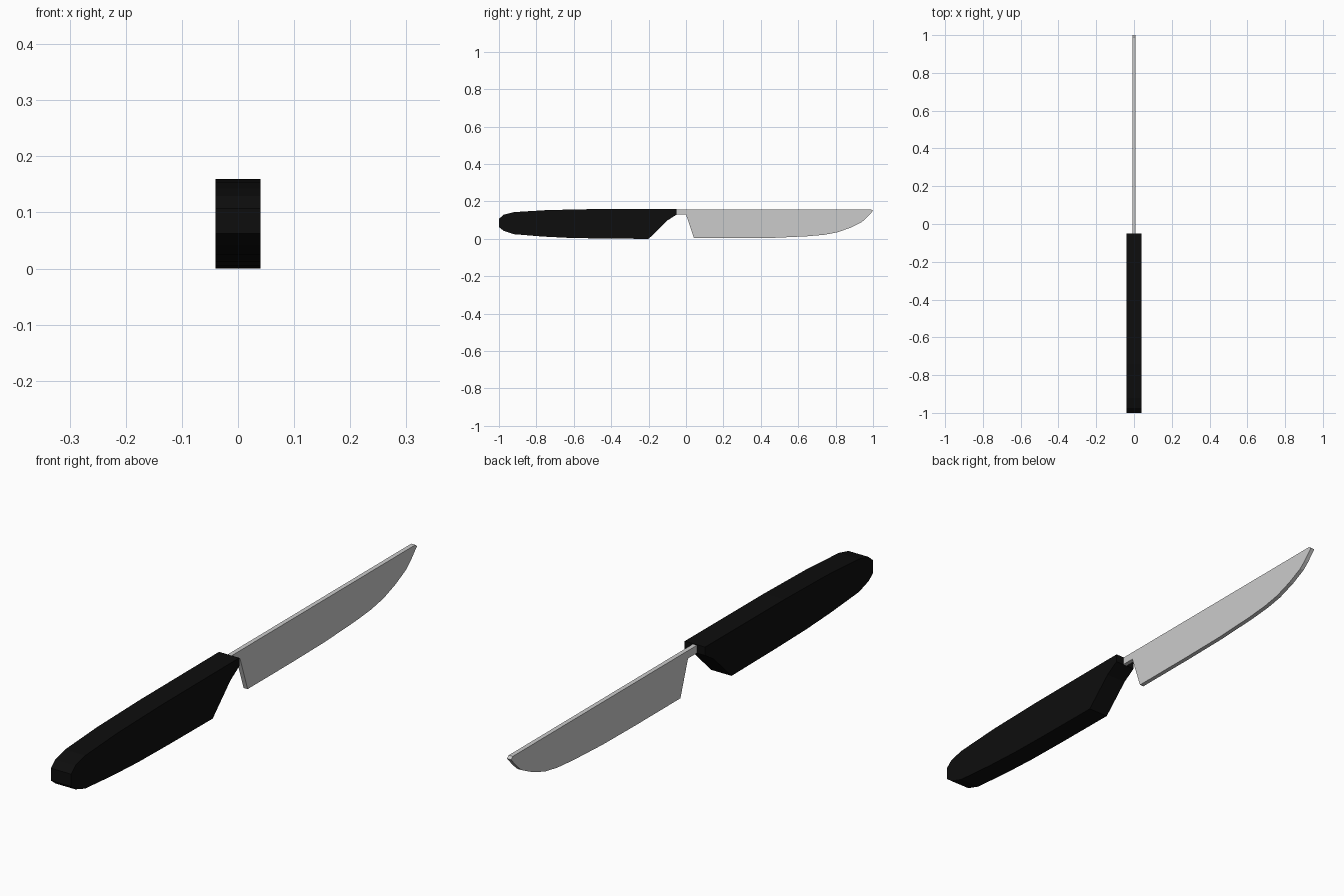
import bpy
import bmesh

cube = bpy.data.objects.get("Cube")
if cube:
    bpy.data.objects.remove(cube, do_unlink=True)


def make_material(name, rgb, roughness):
    mat = bpy.data.materials.new(name)
    mat.use_nodes = True
    color = (*rgb, 1.0)
    mat.diffuse_color = color
    shader = mat.node_tree.nodes["Principled BSDF"]
    shader.inputs["Base Color"].default_value = color
    shader.inputs["Roughness"].default_value = roughness
    return mat


def extrude_profile(name, profile, half_width, mat):
    """Extrude a (y, z) side outline symmetrically across x."""
    bm = bmesh.new()
    face = bm.faces.new([bm.verts.new((-half_width, y, z)) for y, z in profile])
    result = bmesh.ops.extrude_face_region(bm, geom=[face], use_keep_orig=True)
    moved = [g for g in result["geom"] if isinstance(g, bmesh.types.BMVert)]
    bmesh.ops.translate(bm, verts=moved, vec=(2 * half_width, 0, 0))
    bmesh.ops.recalc_face_normals(bm, faces=bm.faces)
    mesh = bpy.data.meshes.new(name)
    bm.to_mesh(mesh)
    bm.free()
    mesh.materials.append(mat)
    obj = bpy.data.objects.new(name, mesh)
    bpy.context.collection.objects.link(obj)
    return obj


steel = make_material("light grey steel", (0.6, 0.6, 0.6), 0.4)
black = make_material("black plastic", (0.004, 0.004, 0.004), 0.6)

# Handle: rounded butt, slanted finger rest towards the blade
handle_outline = [
    (-0.05, 0.16), (-0.05, 0.13), (-0.10, 0.098), (-0.20, 0.0),
    (-0.45, 0.002), (-0.62, 0.005), (-0.76, 0.012), (-0.92, 0.025),
    (-0.975, 0.043), (-1.0, 0.063), (-1.0, 0.107), (-0.975, 0.129),
    (-0.92, 0.143), (-0.74, 0.154), (-0.5, 0.159),
]
extrude_profile("handle", handle_outline, 0.04, black)

# Blade: short tang, slanted heel, straight spine and curved cutting edge
blade_outline = [
    (-0.06, 0.158), (-0.06, 0.13), (0.0, 0.13), (0.043, 0.004),
    (0.3, 0.004), (0.48, 0.006), (0.65, 0.014), (0.74, 0.022),
    (0.81, 0.035), (0.88, 0.06), (0.94, 0.09), (0.965, 0.112),
    (1.0, 0.15), (0.99, 0.158),
]
extrude_profile("blade", blade_outline, 0.008, steel)
